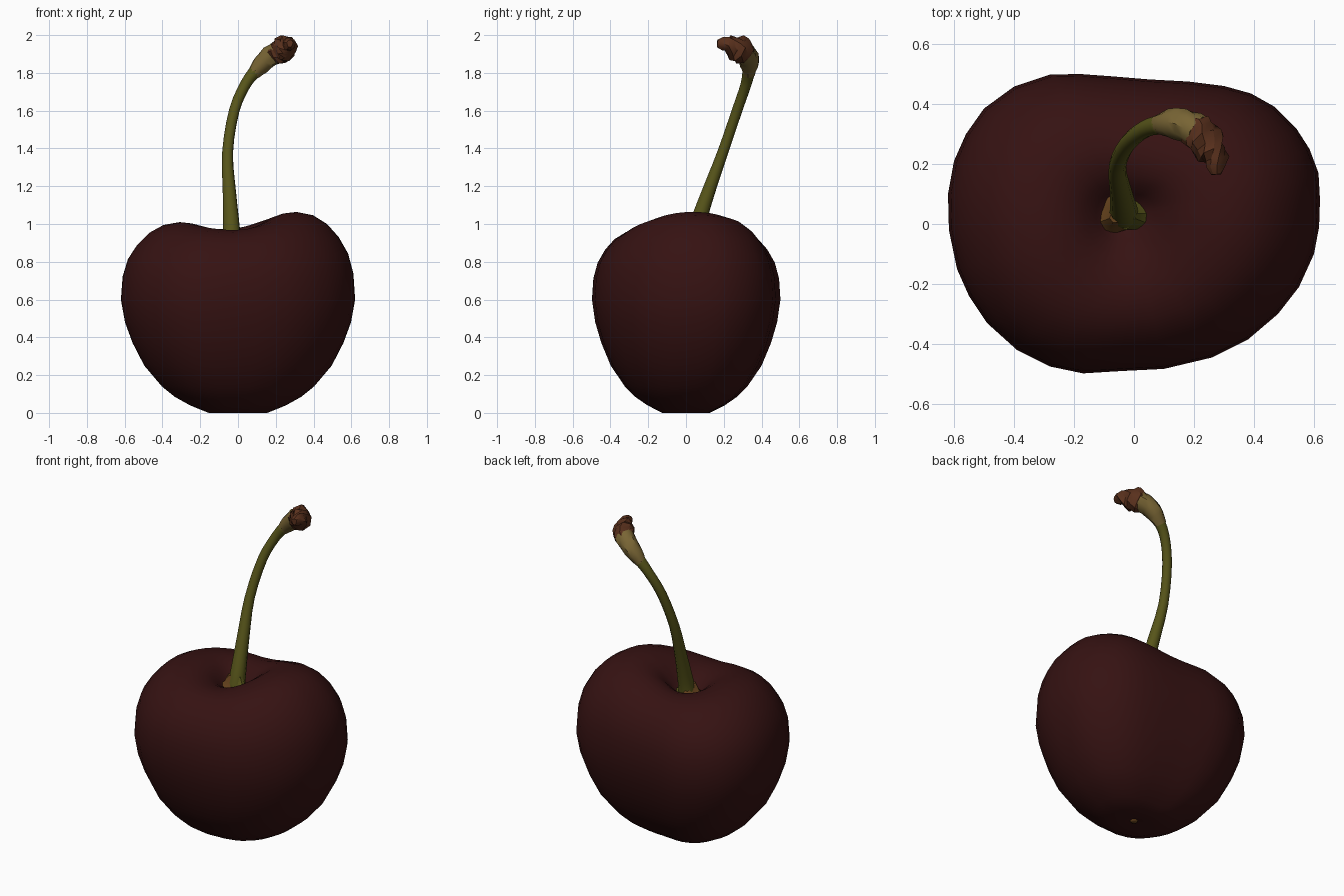
import bpy, bmesh, math, random
from mathutils import Vector

if "Cube" in bpy.data.objects:
    bpy.data.objects.remove(bpy.data.objects["Cube"])
random.seed(4)

def material(name, rgb):
    m = bpy.data.materials.new(name)
    m.diffuse_color = (*rgb, 1)
    m.use_nodes = True
    m.node_tree.nodes["Principled BSDF"].inputs["Base Color"].default_value = m.diffuse_color
    return m

SKIN = material("dark red skin", (0.036, 0.006, 0.006))
GREEN = material("olive green", (0.095, 0.09, 0.010))
TAN = material("tan", (0.19, 0.13, 0.035))
BROWN = material("red brown", (0.10, 0.030, 0.012))
RUST = material("rust", (0.13, 0.055, 0.012))

def loft(name, rings, mats, angle=180):
    """Join closed rings of points into a capped skin."""
    bm = bmesh.new()
    vr = [[bm.verts.new(p) for p in ring] for ring in rings]
    n = len(rings[0])
    for a, b in zip(vr, vr[1:]):
        for i in range(n):
            bm.faces.new((a[i], a[(i + 1) % n], b[(i + 1) % n], b[i]))
    for ring in (vr[0], vr[-1]):
        c = bm.verts.new(sum((v.co for v in ring), Vector()) / n)
        for i in range(n):
            bm.faces.new((ring[i], ring[(i + 1) % n], c))
    bmesh.ops.recalc_face_normals(bm, faces=bm.faces)
    me = bpy.data.meshes.new(name)
    bm.to_mesh(me)
    bm.free()
    ob = bpy.data.objects.new(name, me)
    bpy.context.collection.objects.link(ob)
    for m in mats:
        me.materials.append(m)
    bpy.ops.object.select_all(action='DESELECT')
    ob.select_set(True)
    bpy.context.view_layer.objects.active = ob
    bpy.ops.object.shade_smooth_by_angle(angle=math.radians(angle))
    return ob

def spline(pts, steps):
    """Catmull-Rom through (x, y, z, radius) points."""
    P = [Vector(p) for p in pts]
    P = [2 * P[0] - P[1]] + P + [2 * P[-1] - P[-2]]
    out = []
    for a, b, c, d in zip(P, P[1:], P[2:], P[3:]):
        for k in range(steps):
            t = k / steps
            out.append(0.5 * (2 * b + (c - a) * t + (2 * a - 5 * b + 4 * c - d) * t * t
                              + (3 * b - a - 3 * c + d) * t ** 3))
    return out + [P[-2]]

def tube(name, pts, sides, mats, steps=3, jitter=0.0, angle=180):
    path = spline(pts, steps)
    rings = []
    for i, p in enumerate(path):
        t = (path[min(i + 1, len(path) - 1)] - path[max(i - 1, 0)]).to_3d().normalized()
        u = t.cross(Vector((0.6, -0.8, 0))).normalized()
        v = t.cross(u)
        ring = []
        for k in range(sides):
            a = math.tau * k / sides
            r = p[3] * (1 + random.uniform(-jitter, jitter))
            ring.append(p.to_3d() + r * (math.cos(a) * u + math.sin(a) * v))
        rings.append(ring)
    return loft(name, rings, mats, angle)

# Fruit: plan outline scaled along a side profile, with a tilted shoulder
outline = [(.62, .08), (.615, .17), (.585, .25), (.54, .32), (.47, .39), (.39, .435), (.3, .46),
           (.18, .475), (.05, .482), (-.07, .492), (-.18, .5), (-.28, .498), (-.4, .458), (-.5, .385),
           (-.56, .3), (-.6, .21), (-.62, .1), (-.617, -.02), (-.59, -.15), (-.55, -.24), (-.49, -.33),
           (-.39, -.42), (-.28, -.475), (-.17, -.498), (-.04, -.49), (.1, -.483), (.26, -.445),
           (.38, -.385), (.48, -.3), (.55, -.21), (.6, -.1), (.617, -.01)]
side = [(.05, .02), (.25, .0), (.41, .04), (.54, .085), (.65, .14), (.8, .25), (.9, .37), (.965, .48),
        (1, .6), (.985, .72), (.94, .81), (.86, .885), (.76, .945), (.64, .985), (.5, 1.0)]
dimple = [(.40, .04), (.31, .15), (.23, .34), (.16, .62), (.10, .87), (.04, 1.0)]
PIT = Vector((-.04, .035))

def shoulder(x, y):
    a = math.atan2(y, x)
    return 1.005 + .027 * math.cos(a - .2) + .032 * math.cos(2 * (a - .1))

rings = []
for s, z in side:
    ring = []
    for x, y in outline:
        h = z if z <= .6 else .6 + (z - .6) * (shoulder(x, y) - .6) / .4
        ring.append(Vector((x * s, y * s, h)))
    rings.append(ring)
for s, drop in dimple:
    w = 1 - s / .5
    rings.append([Vector((x * s + PIT.x * w, y * s + PIT.y * w,
                          shoulder(x, y) * (1 - drop) + .86 * drop)) for x, y in outline])
loft("cherry_fruit", rings, [SKIN])

# Blossom scar under the fruit
loft("bottom_scar", [[Vector((r * math.cos(k * math.tau / 8), r * math.sin(k * math.tau / 8), z))
                      for k in range(8)] for r, z in ((.025, .024), (.018, .012))], [RUST])

# Ragged collar where the stem meets the fruit
collar = []
for r, z in ((.085, .872), (.088, .885), (.058, .915), (.04, .96)):
    collar.append([Vector((-.04 + r * (1 + .22 * math.cos(3 * a + 1)) * math.cos(a),
                           .035 + r * .8 * (1 + .22 * math.cos(3 * a + 1)) * math.sin(a), z))
                   for a in (k * math.tau / 14 for k in range(14))])
ob = loft("stem_collar", collar, [RUST, GREEN], 40)
for f in ob.data.polygons:
    f.material_index = 1 if f.center.x > -.02 else 0

# Stem
tube("stem", [(-.035, .03, .87, .052), (-.035, .055, .98, .045), (-.045, .115, 1.16, .036),
              (-.055, .195, 1.38, .029), (-.02, .27, 1.6, .028), (.04, .318, 1.74, .029),
              (.10, .335, 1.82, .035)], 12, [GREEN])

# Pale swollen stem end
tube("stem_end", [(.08, .332, 1.795, .033), (.12, .335, 1.84, .047), (.17, .328, 1.885, .056),
                  (.215, .305, 1.915, .056)], 10, [TAN], 2, .08, 40)

# Rough broken tip
tube("stem_tip", [(.195, .315, 1.9, .05), (.225, .29, 1.92, .067), (.25, .255, 1.94, .058),
                  (.27, .215, 1.952, .042), (.275, .165, 1.955, .018)], 9, [BROWN], 2, .2, 30)
